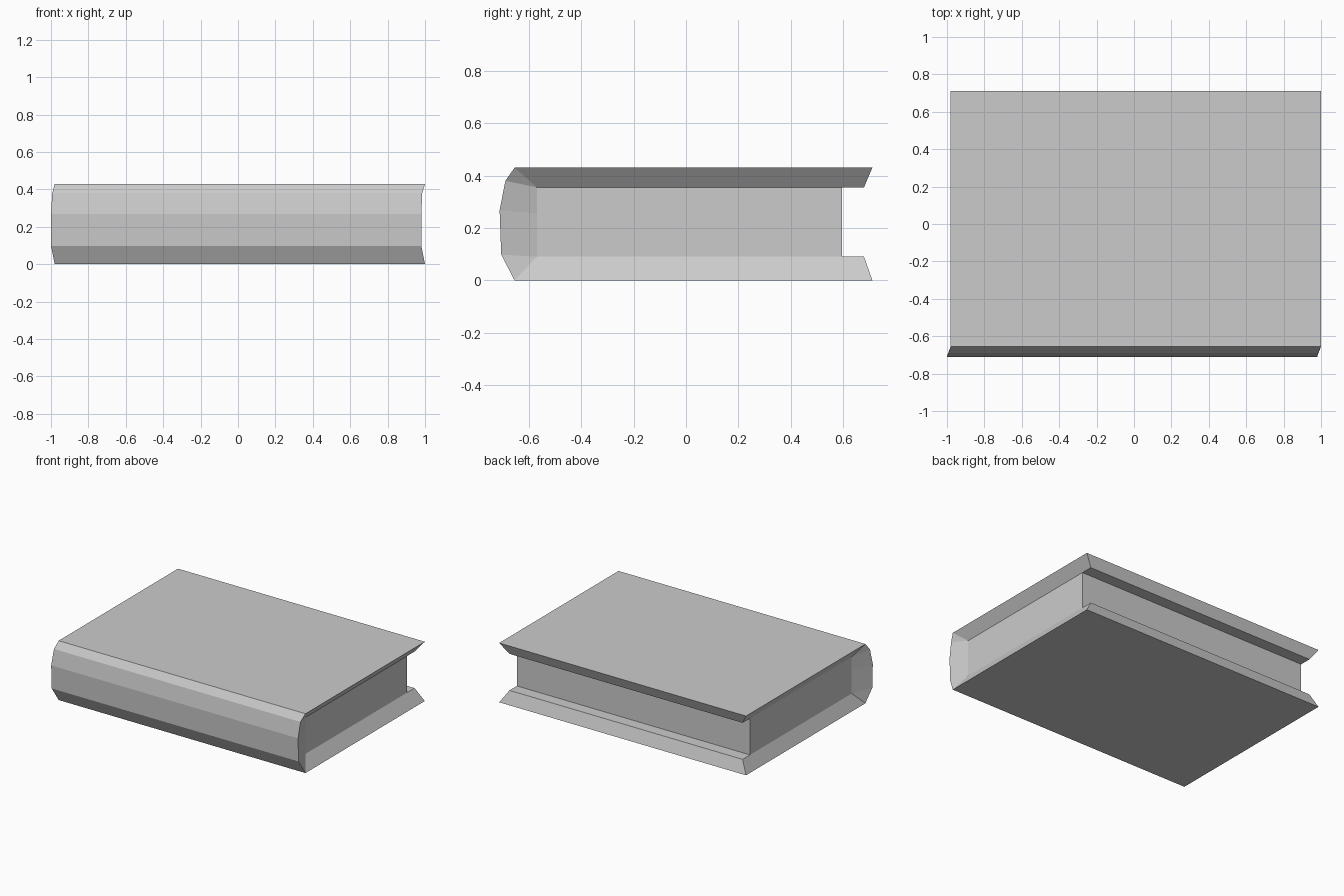
import bpy
import bmesh

if "Cube" in bpy.data.objects:
    bpy.data.objects.remove(bpy.data.objects["Cube"])


def make_object(name, bm):
    bmesh.ops.recalc_face_normals(bm, faces=bm.faces)
    mesh = bpy.data.meshes.new(name)
    bm.to_mesh(mesh)
    bm.free()
    obj = bpy.data.objects.new(name, mesh)
    bpy.context.collection.objects.link(obj)
    return obj


# Cover and spine: C-shaped section, each point (left x, right x, y, z)
outer = [(-0.98, 1.0, 0.712, 0), (-0.98, 1.0, -0.655, 0),
         (-1.0, 0.98, -0.706, 0.098), (-1.0, 0.98, -0.712, 0.268),
         (-0.993, 0.985, -0.69, 0.38),
         (-0.98, 1.0, -0.655, 0.43), (-0.98, 1.0, 0.712, 0.43)]
inner = [(-0.93, 0.94, 0.68, 0.09), (-0.93, 0.94, -0.57, 0.09),
         (-0.93, 0.94, -0.57, 0.255), (-0.93, 0.94, -0.57, 0.355),
         (-0.93, 0.94, 0.68, 0.355)]

bm = bmesh.new()
section = outer + inner[::-1]
rings = [[bm.verts.new((p[side], p[2], p[3])) for p in section] for side in (0, 1)]
n = len(section)
for i in range(n):
    j = (i + 1) % n
    bm.faces.new((rings[0][i], rings[0][j], rings[1][j], rings[1][i]))

# Bevelled ends, sloping in from the outer edge to the inner edge
for ring in rings:
    o, q = ring[:7], ring[7:][::-1]
    for face in ((o[0], o[1], q[1], q[0]), (o[1], o[2], q[1]),
                 (o[2], o[3], q[2], q[1]), (o[3], o[4], q[3], q[2]),
                 (o[4], o[5], q[3]), (o[5], o[6], q[4], q[3])):
        bm.faces.new(face)
make_object("cover_and_spine", bm)

# Page block
bm = bmesh.new()
bmesh.ops.create_cube(bm, size=1)
bmesh.ops.scale(bm, vec=(1.87, 1.165, 0.265), verts=bm.verts)
bmesh.ops.translate(bm, vec=(0.005, 0.0125, 0.2225), verts=bm.verts)
make_object("page_block", bm)
